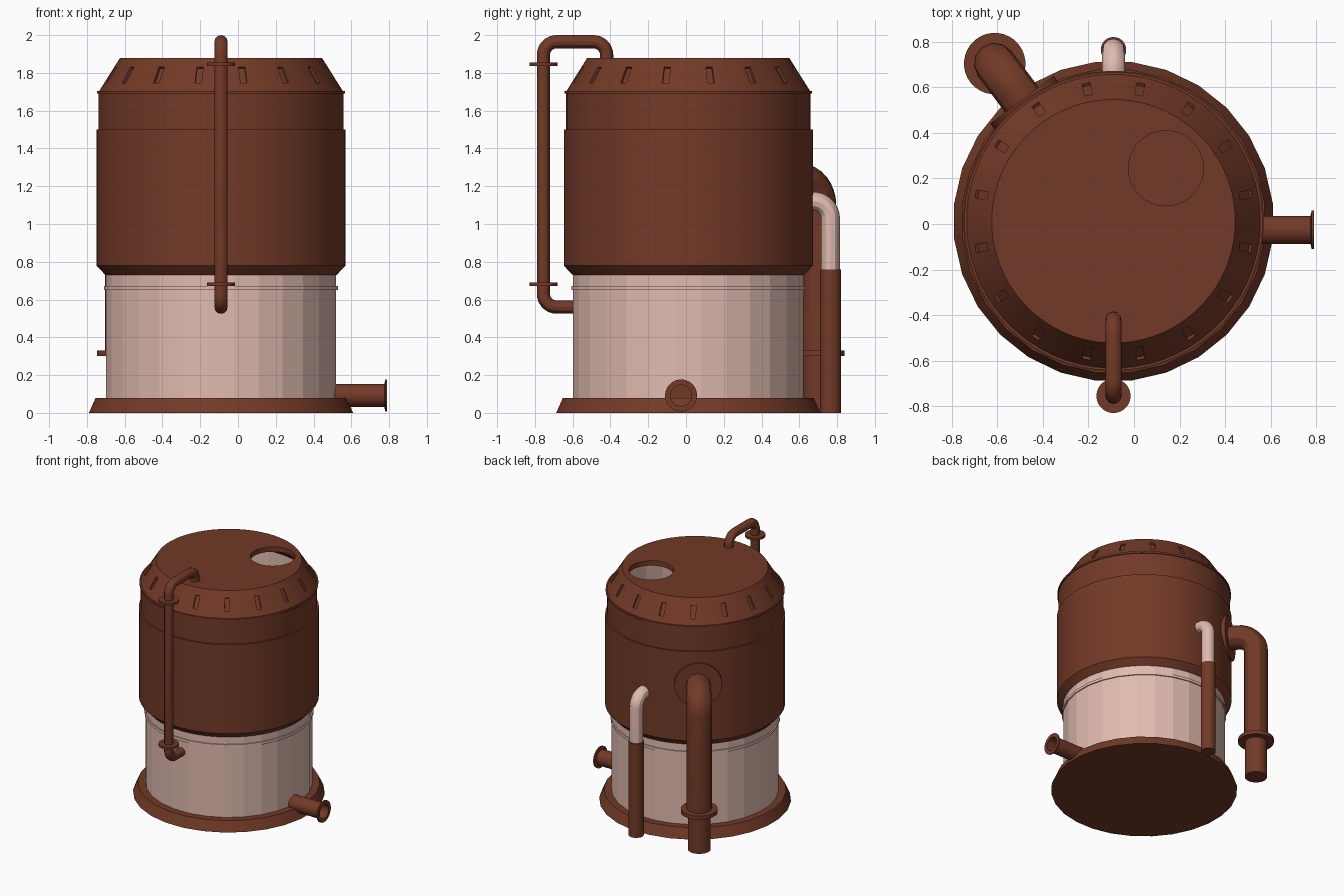
import bpy, bmesh, math
from mathutils import Matrix, Vector

cube = bpy.data.objects.get("Cube")
if cube:
    bpy.data.objects.remove(cube)


def material(name, rgb):
    mat = bpy.data.materials.new(name)
    mat.use_nodes = True
    mat.diffuse_color = (*rgb, 1)
    mat.node_tree.nodes["Principled BSDF"].inputs["Base Color"].default_value = (*rgb, 1)
    return mat


RUST = material("rust brown", (0.17, 0.042, 0.02))
PALE = material("pale pink", (0.75, 0.50, 0.43))
CX, CY = -0.09, 0.012          # axis of the tank
AXIS = Matrix.Translation((CX, CY, 0))


def finish(bm, name, mat, smooth=True):
    """Turn a bmesh into an object, smooth except at sharp edges."""
    for f in bm.faces:
        f.smooth = smooth
        f.material_index = 0
    for e in bm.edges:
        e.smooth = e.calc_face_angle(0) < math.radians(30)
    me = bpy.data.meshes.new(name)
    bm.to_mesh(me)
    bm.free()
    me.materials.clear()
    me.materials.append(mat)
    ob = bpy.data.objects.new(name, me)
    bpy.context.collection.objects.link(ob)
    return ob


def lathe(name, profile, mat, matrix=AXIS, sides=32, closed=True, smooth=True):
    """Revolve (radius, height) points around z, a flat side facing +x."""
    bm = bmesh.new()
    start = math.pi / sides
    vs = [bm.verts.new((r * math.cos(start), r * math.sin(start), z)) for r, z in profile]
    pairs = list(zip(vs, vs[1:]))
    if closed:
        pairs.append((vs[-1], vs[0]))
    edges = [bm.edges.new(p) for p in pairs]
    bmesh.ops.spin(bm, geom=vs + edges, cent=(0, 0, 0), axis=(0, 0, 1),
                   angle=math.tau, steps=sides)
    bmesh.ops.remove_doubles(bm, verts=bm.verts, dist=1e-5)
    bmesh.ops.recalc_face_normals(bm, faces=bm.faces)
    bm.transform(matrix)
    return finish(bm, name, mat, smooth)


def disc(name, radius, low, high, mat, matrix, sides=32):
    return lathe(name, [(0, low), (radius, low), (radius, high), (0, high)], mat, matrix, sides)


def evaluated(ob):
    dg = bpy.context.evaluated_depsgraph_get()
    bm = bmesh.new()
    me = bpy.data.meshes.new_from_object(ob.evaluated_get(dg))
    bm.from_mesh(me)
    bpy.data.meshes.remove(me)
    return bm


def pipe(name, points, radius, bend, mat):
    """Round tube along points, with every corner rounded to the bend radius."""
    pts = [Vector(p) for p in points]
    path = [pts[0]]
    for a, b, c in zip(pts, pts[1:], pts[2:]):
        u, v = (a - b).normalized(), (c - b).normalized()
        for i in range(9):
            t = i / 8 * math.pi / 2
            path.append(b + bend * (u * (1 - math.sin(t)) + v * (1 - math.cos(t))))
    path.append(pts[-1])
    cu = bpy.data.curves.new(name, 'CURVE')
    cu.dimensions = '3D'
    cu.bevel_depth = radius
    cu.bevel_resolution = 4
    cu.use_fill_caps = True
    sp = cu.splines.new('POLY')
    sp.points.add(len(path) - 1)
    for p, co in zip(sp.points, path):
        p.co = (*co, 1)
    tmp = bpy.data.objects.new("path", cu)
    bpy.context.collection.objects.link(tmp)
    bm = evaluated(tmp)
    bpy.data.objects.remove(tmp)
    bmesh.ops.remove_doubles(bm, verts=bm.verts, dist=1e-5)
    bmesh.ops.recalc_face_normals(bm, faces=bm.faces)
    return finish(bm, name, mat)


# Base plate and faceted inner tank
lathe("base", [(0, 0), (0.704, 0), (0.668, 0.08), (0, 0.08)], RUST, sides=28)
lathe("tank", [(0.613, 0.07), (0.613, 1.70)], PALE, sides=28, closed=False, smooth=False)
lathe("tank_band", [(0.61, 0.65), (0.622, 0.65), (0.622, 0.672), (0.61, 0.672)],
      PALE, sides=28, smooth=False)

# Hollow outer jacket with sloped roof
jacket = lathe("jacket", [
    (0.613, 0.73), (0.66, 0.78), (0.66, 1.50), (0.648, 1.50), (0.648, 1.69),
    (0.656, 1.69), (0.656, 1.705), (0.645, 1.705), (0.535, 1.88), (0, 1.88),
    (0, 1.84), (0.50, 1.84), (0.616, 1.70), (0.616, 0.78)], RUST, sides=64)

# Roof hatch opening and the ring of slots in the slope
bm = bmesh.new()
bmesh.ops.create_cone(bm, cap_ends=True, segments=40, radius1=0.165, radius2=0.165, depth=0.3,
                      matrix=Matrix.Translation((0.14, 0.245, 1.86)))
for i in range(16):
    bmesh.ops.create_cube(bm, size=1, matrix=AXIS
                          @ Matrix.Rotation((i + 0.5) * math.tau / 16, 4, 'Z')
                          @ Matrix.Translation((0.592, 0, 1.79))
                          @ Matrix.Rotation(math.radians(-32), 4, 'Y')
                          @ Matrix.Diagonal((0.03, 0.035, 0.1, 1)))
cutter = finish(bm, "cutter", RUST)
mod = jacket.modifiers.new("openings", 'BOOLEAN')
mod.operation = 'DIFFERENCE'
mod.solver = 'EXACT'
mod.object = cutter
bm = evaluated(jacket)
for ob in (jacket, cutter):
    bpy.data.objects.remove(ob)
finish(bm, "jacket", RUST)

# Front overflow pipe with two collars
FY = -0.755
pipe("front_pipe", [(CX, -0.55, 0.56), (CX, FY, 0.56), (CX, FY, 1.965),
                    (CX, -0.42, 1.965), (CX, -0.42, 1.86)], 0.035, 0.07, RUST)
for name, z in (("lower", 0.68), ("upper", 1.845)):
    disc(name + "_front_collar", 0.075, z - 0.009, z + 0.009, RUST,
         Matrix.Translation((CX, FY, 0)))

# Side outlet with flanged open end
lathe("outlet", [(0, 0.50), (0.062, 0.50), (0.062, 0.775), (0.085, 0.78), (0.085, 0.79),
                 (0.056, 0.79), (0.056, 0.55), (0, 0.55)], RUST,
      Matrix.Translation((0, -0.026, 0.092)) @ Matrix.Rotation(math.pi / 2, 4, 'Y'))

# Slim back pipe: pale elbow on a brown stem
BY = 0.765
pipe("back_elbow", [(CX, 0.62, 1.12), (CX, BY, 1.12), (CX, BY, 0.75)], 0.05, 0.09, PALE)
disc("back_stem", 0.056, 0, 0.76, RUST, Matrix.Translation((CX, BY, 0)))

# Large corner pipe with wall plate and collar
angle = math.radians(127)
out = Vector((math.cos(angle), math.sin(angle), 0))
centre = Vector((CX, CY, 0))
foot = centre + out * 0.867
up = Vector((0, 0, 1.235))
pipe("corner_pipe", [centre + out * 0.60 + up, foot + up, foot + Vector((0, 0, 0.31))],
     0.092, 0.14, RUST)
at_foot = Matrix.Translation(foot)
disc("corner_pipe_foot", 0.084, 0, 0.32, RUST, at_foot)
disc("corner_pipe_collar", 0.135, 0.30, 0.33, RUST, at_foot)
disc("wall_plate", 0.175, 0.63, 0.668, RUST,
     Matrix.Translation(centre + up) @ out.to_track_quat('Z', 'Y').to_matrix().to_4x4(), 40)
